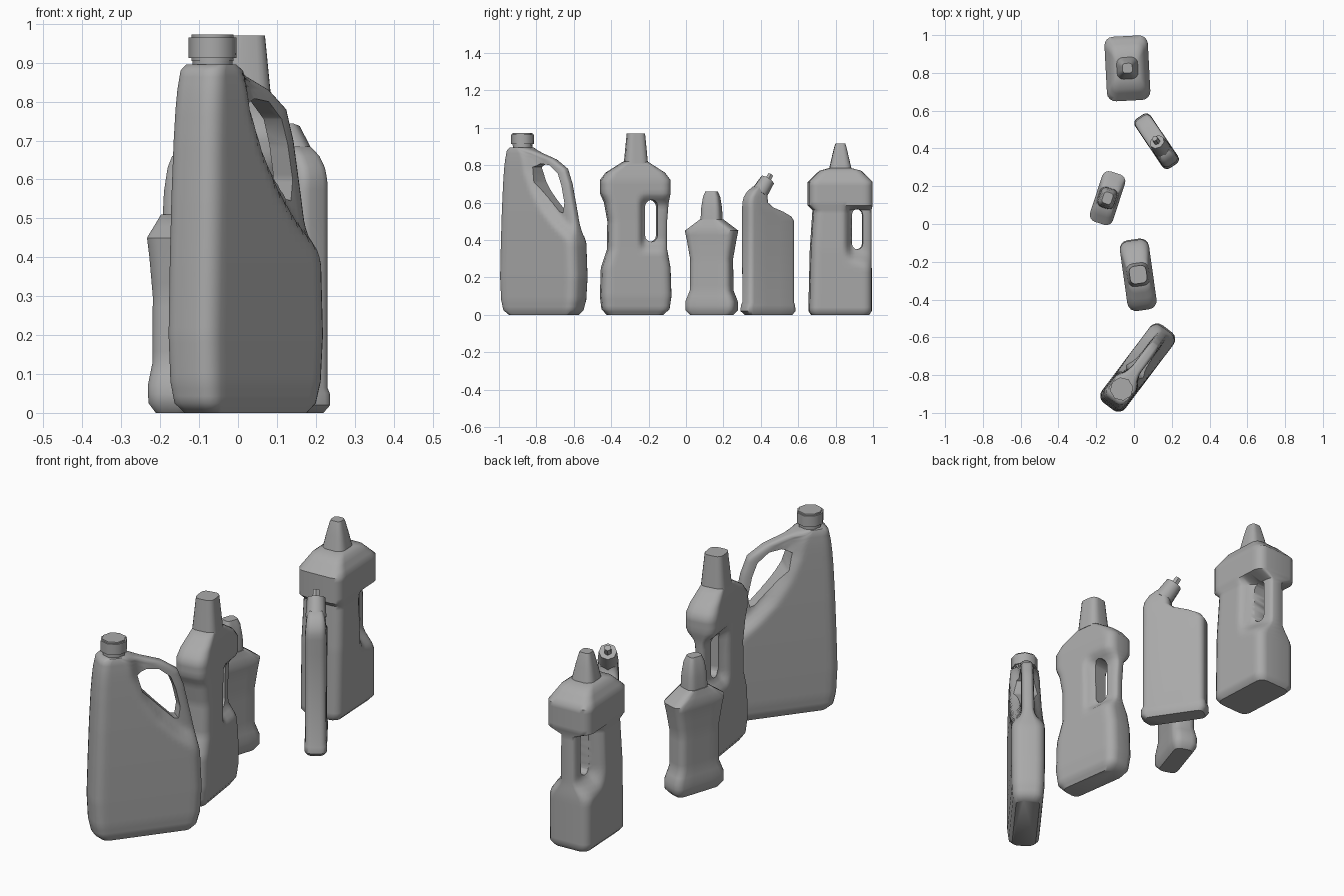
import bpy, bmesh, math
from mathutils import Vector, Matrix

if "Cube" in bpy.data.objects:
    bpy.data.objects.remove(bpy.data.objects["Cube"])

grey = bpy.data.materials.new("plain_grey")
grey.use_nodes = True
grey.diffuse_color = (0.4, 0.4, 0.4, 1)
grey.node_tree.nodes["Principled BSDF"].inputs["Base Color"].default_value = (0.4, 0.4, 0.4, 1)


def finish(name, bm, place, angle=45):
    """Turn a bmesh into a placed, smooth shaded object."""
    bmesh.ops.recalc_face_normals(bm, faces=bm.faces)
    mesh = bpy.data.meshes.new(name)
    bm.to_mesh(mesh)
    bm.free()
    obj = bpy.data.objects.new(name, mesh)
    bpy.context.collection.objects.link(obj)
    mesh.materials.append(grey)
    x, y, turn = place
    obj.location = (x, y, 0)
    obj.rotation_euler.z = math.radians(turn)
    smooth(obj, angle)
    return obj


def smooth(obj, angle):
    bpy.ops.object.select_all(action='DESELECT')
    obj.select_set(True)
    bpy.context.view_layer.objects.active = obj
    bpy.ops.object.shade_smooth_by_angle(angle=math.radians(angle))


def step(a, b, t):
    t = min(max((t - a) / (b - a), 0), 1)
    return t * t * (3 - 2 * t)


def lerp_table(table, z):
    """Linear lookup of the second column by height."""
    for (za, ua), (zb, ub) in zip(table, table[1:]):
        if z <= zb:
            return ua + (ub - ua) * max(0, (z - za) / (zb - za))
    return table[-1][1]


def ring(u0, u1, w, rounding, side):
    """Rounded rectangle from u0 to u1, half width w."""
    r = min(w * rounding, (u1 - u0) * 0.45)
    corners = [(u1 - r, w - r), (u0 + r, w - r), (u0 + r, r - w), (u1 - r, r - w)]
    pts = []
    for i, (cu, cv) in enumerate(corners):
        for k in range(5):
            a = math.pi / 2 * (i + k / 4)
            pts.append((cu + r * math.cos(a), cv + r * math.sin(a)))
        if i % 2 == 0:
            (ua, va), ub = pts[-1], corners[i + 1][0]
            pts += [(ua + (ub - ua) * k / side, va) for k in range(1, side)]
    return pts


def loft(name, rows, place, pinch=None, rounding=0.6, side=4, gap=0.5, angle=45):
    """Stack of rings; rows are (height, back end, front end, half width)."""
    dense = [rows[0]]
    for a, b in zip(rows, rows[1:]):
        n = max(1, round((b[0] - a[0]) / gap))
        dense += [[p + (q - p) * k / n for p, q in zip(a, b)] for k in range(1, n + 1)]
    bm = bmesh.new()
    rings = []
    for z, u0, u1, w in dense:
        loop = []
        for u, v in ring(u0, u1, w, rounding, side):
            thin = 1 - 0.6 * pinch(u, z) if pinch else 1
            loop.append(bm.verts.new((u, v * thin, z)))
        rings.append(loop)
    for a, b in zip(rings, rings[1:]):
        for i in range(len(a)):
            j = (i + 1) % len(a)
            bm.faces.new((a[i], a[j], b[j], b[i]))
    bm.faces.new(rings[0])
    bm.faces.new(rings[-1])
    return finish(name, bm, place, angle)


def frustum(name, place, base, tip, r0, r1, sides=8, bevel=0.0):
    """Round part running from base to tip."""
    base, tip = Vector(base), Vector(tip)
    axis = tip - base
    turn = axis.to_track_quat('Z', 'Y').to_matrix().to_4x4()
    bm = bmesh.new()
    bmesh.ops.create_cone(bm, cap_ends=True, segments=sides, radius1=r0, radius2=r1,
                          depth=axis.length, matrix=Matrix.Translation((base + tip) / 2) @ turn)
    if bevel:
        rim = [e for e in bm.edges if all(abs(v.co.z - base.z) < 1e-4 or abs(v.co.z - tip.z) < 1e-4
               for v in e.verts) and abs(e.verts[0].co.z - e.verts[1].co.z) < 1e-4]
        bmesh.ops.bevel(bm, geom=rim, offset=bevel, segments=2, affect='EDGES')
    return finish(name, bm, place, 50)


def cut_hole(body, outline, place, angle=45):
    """Cut the grip opening straight through the body."""
    bm = bmesh.new()
    face = bm.faces.new([bm.verts.new((u, -0.2, z)) for u, z in outline])
    out = bmesh.ops.extrude_face_region(bm, geom=[face])
    bmesh.ops.translate(bm, vec=(0, 0.4, 0),
                        verts=[g for g in out["geom"] if isinstance(g, bmesh.types.BMVert)])
    cutter = finish("grip_cutter", bm, place)
    cutter.hide_render = True
    mod = body.modifiers.new("grip", 'BOOLEAN')
    mod.operation, mod.solver, mod.object = 'DIFFERENCE', 'EXACT', cutter
    bpy.context.view_layer.update()
    bpy.context.view_layer.objects.active = body
    bpy.ops.object.modifier_apply(modifier=mod.name)
    bpy.data.objects.remove(cutter)
    smooth(body, angle)


def slot(u0, u1, z0, z1):
    """Upright slot outline with round ends."""
    r, c, pts = (u1 - u0) / 2, (u0 + u1) / 2, []
    for k in range(14):
        a = math.pi * (k if k < 7 else k - 1) / 6
        pts.append((c + r * math.cos(a), (z1 - r if k < 7 else z0 + r) + r * math.sin(a)))
    return pts


# Jug with a sloping handle
jug = (0.02, -0.76, 53)
shoulder = [(0.33, 0.3), (0.38, 0.24), (0.5, 0.107), (0.57, 0.04), (0.67, -0.027),
            (0.78, -0.077), (0.9, -0.1)]
body = loft("jug_body", [
    (0, -0.21, 0.21, 0.055), (0.025, -0.24, 0.235, 0.07), (0.08, -0.252, 0.25, 0.076),
    (0.2, -0.258, 0.258, 0.078), (0.38, -0.253, 0.25, 0.078), (0.55, -0.247, 0.215, 0.077),
    (0.7, -0.24, 0.182, 0.074), (0.78, -0.234, 0.152, 0.072), (0.83, -0.228, 0.078, 0.07),
    (0.88, -0.218, -0.06, 0.066), (0.895, -0.2, -0.095, 0.06)], jug,
    pinch=lambda u, z: step(-0.01, 0.06, u - lerp_table(shoulder, z)) * step(0.36, 0.5, z),
    side=18, gap=0.02)
cut_hole(body, [(-0.045, 0.79), (0.0, 0.808), (0.06, 0.8), (0.115, 0.755), (0.14, 0.69),
                (0.16, 0.6), (0.152, 0.545), (0.13, 0.55), (0.07, 0.61), (-0.025, 0.71)], jug)
frustum("jug_neck", jug, (-0.142, 0, 0.88), (-0.142, 0, 0.915), 0.052, 0.052)
frustum("jug_cap", jug, (-0.142, 0, 0.905), (-0.142, 0, 0.972), 0.062, 0.062, bevel=0.007)

# Waisted bottle with a grip slot
waisted = (0.022, -0.268, 98)
body = loft("waisted_bottle_body", [
    (0, -0.155, 0.145, 0.05), (0.03, -0.182, 0.178, 0.07), (0.1, -0.19, 0.188, 0.078),
    (0.25, -0.185, 0.183, 0.078), (0.35, -0.152, 0.165, 0.076), (0.5, -0.15, 0.167, 0.076),
    (0.6, -0.168, 0.175, 0.078), (0.65, -0.19, 0.183, 0.078), (0.72, -0.19, 0.183, 0.078),
    (0.76, -0.16, 0.153, 0.07), (0.82, -0.065, 0.06, 0.055)], waisted,
    pinch=lambda u, z: step(0.0, 0.05, u) * step(0.33, 0.4, z) * (1 - step(0.58, 0.65, z)),
    side=16, gap=0.02)
cut_hole(body, slot(0.045, 0.113, 0.39, 0.615), waisted)
loft("waisted_bottle_cap", [(0.81, -0.062, 0.062, 0.06), (0.97, -0.047, 0.047, 0.045)], waisted)

# Small bottle
small = (-0.14, 0.137, 72)
loft("small_bottle_body", [
    (0, -0.115, 0.115, 0.045), (0.025, -0.138, 0.138, 0.06), (0.07, -0.138, 0.138, 0.062),
    (0.13, -0.114, 0.114, 0.056), (0.3, -0.112, 0.112, 0.056), (0.4, -0.13, 0.13, 0.06),
    (0.45, -0.14, 0.14, 0.064), (0.51, -0.058, 0.058, 0.05)], small, gap=0.03)
loft("small_bottle_cap", [
    (0.505, -0.055, 0.055, 0.046), (0.57, -0.052, 0.052, 0.043), (0.63, -0.043, 0.043, 0.035),
    (0.66, -0.031, 0.031, 0.025)], small)

# Flat bottle with an angled nozzle
angled = (0.115, 0.445, 124)
loft("angled_bottle_body", [
    (0, -0.145, 0.135, 0.04), (0.02, -0.166, 0.15, 0.05), (0.05, -0.164, 0.148, 0.05),
    (0.065, -0.156, 0.143, 0.047), (0.5, -0.156, 0.143, 0.048), (0.525, -0.156, 0.125, 0.048),
    (0.55, -0.156, 0.075, 0.048), (0.575, -0.156, 0.005, 0.048), (0.6, -0.156, -0.025, 0.046),
    (0.63, -0.148, -0.028, 0.044), (0.66, -0.127, -0.035, 0.04), (0.685, -0.095, -0.045, 0.03)],
    angled, side=3)
frustum("angled_bottle_cap", angled, (-0.066, 0, 0.648), (-0.012, 0, 0.72), 0.047, 0.041)
frustum("angled_bottle_tip", angled, (-0.018, 0, 0.71), (0.009, 0, 0.748), 0.019, 0.016, sides=6)

# Broad bottle with a stepped head and grip slot
broad = (-0.035, 0.825, 93)
body = loft("broad_bottle_body", [
    (0, -0.155, 0.152, 0.09), (0.02, -0.168, 0.165, 0.108), (0.35, -0.16, 0.165, 0.11),
    (0.56, -0.146, 0.165, 0.105), (0.585, -0.172, 0.17, 0.115), (0.71, -0.172, 0.17, 0.115),
    (0.77, -0.11, 0.11, 0.08), (0.785, -0.056, 0.056, 0.056)], broad,
    pinch=lambda u, z: step(0.01, 0.07, u) * step(0.27, 0.37, z + 0.3 * (u - 0.06))
    * (1 - step(0.56, 0.585, z)), rounding=0.4, side=16, gap=0.02)
cut_hole(body, slot(0.06, 0.118, 0.35, 0.565), broad)
loft("broad_bottle_cap", [
    (0.775, -0.06, 0.06, 0.058), (0.85, -0.043, 0.043, 0.043), (0.9, -0.031, 0.031, 0.031),
    (0.915, -0.026, 0.026, 0.026)], broad)
